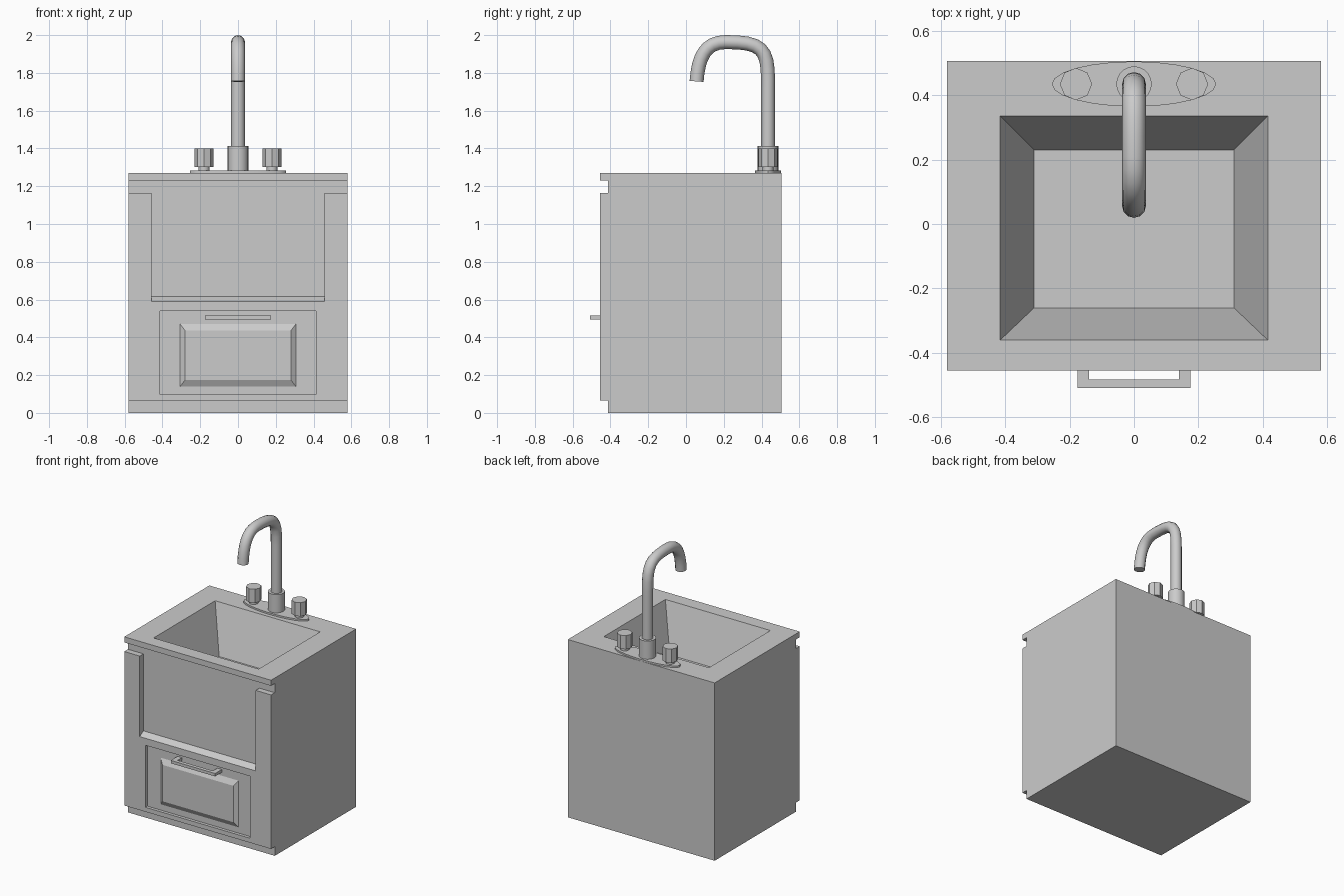
import bpy, bmesh, math
from mathutils import Matrix

if "Cube" in bpy.data.objects:
    bpy.data.objects.remove(bpy.data.objects["Cube"])


def mesh_object(name, bm):
    bmesh.ops.recalc_face_normals(bm, faces=bm.faces)
    me = bpy.data.meshes.new(name)
    bm.to_mesh(me)
    bm.free()
    ob = bpy.data.objects.new(name, me)
    bpy.context.collection.objects.link(ob)
    return ob


def loft(name, a, b):
    """Closed solid between two matching loops."""
    bm = bmesh.new()
    va, vb = [bm.verts.new(p) for p in a], [bm.verts.new(p) for p in b]
    n = len(va)
    bm.faces.new(va)
    bm.faces.new(vb[::-1])
    for i in range(n):
        j = (i + 1) % n
        bm.faces.new((va[i], vb[i], vb[j], va[j]))
    return mesh_object(name, bm)


def extrude_x(name, profile, hw):
    """Extrude a (y, z) profile across x from -hw to hw."""
    return loft(name, [(-hw, y, z) for y, z in profile],
                [(hw, y, z) for y, z in profile])


def rect_xy(hx, y0, y1, z):
    return [(-hx, y0, z), (hx, y0, z), (hx, y1, z), (-hx, y1, z)]


def rect_xz(hx, z0, z1, y):
    return [(-hx, y, z0), (hx, y, z0), (hx, y, z1), (-hx, y, z1)]


def cylinder(name, x, y, z0, z1, r, sides, ry=None, smooth=True, turn=0.0):
    bm = bmesh.new()
    m = (Matrix.Translation((x, y, (z0 + z1) / 2))
         @ Matrix.Diagonal((1, (ry or r) / r, 1, 1)) @ Matrix.Rotation(turn, 4, 'Z'))
    bmesh.ops.create_cone(bm, cap_ends=True, segments=sides, radius1=r,
                          radius2=r, depth=z1 - z0, matrix=m)
    ob = mesh_object(name, bm)
    if smooth:
        shade(ob)
    return ob


def activate(ob):
    bpy.ops.object.select_all(action='DESELECT')
    ob.select_set(True)
    bpy.context.view_layer.objects.active = ob


def shade(ob):
    activate(ob)
    bpy.ops.object.shade_smooth_by_angle(angle=math.radians(40))


def cut(target, cutter):
    mod = target.modifiers.new("cut", 'BOOLEAN')
    mod.operation, mod.solver, mod.object = 'DIFFERENCE', 'EXACT', cutter
    cutter.hide_render = True
    activate(target)
    bpy.ops.object.modifier_apply(modifier=mod.name)
    bpy.data.objects.remove(cutter)


FRONT, BACK, INNER, TOP = -0.455, 0.505, -0.413, 1.27

# Cabinet: side profile with toe kick and counter lip
cabinet = extrude_x("cabinet", [
    (INNER, 0), (BACK, 0), (BACK, TOP), (FRONT, TOP), (FRONT, 1.23),
    (INNER, 1.23), (INNER, 1.165), (FRONT, 1.165), (FRONT, 0.065), (INNER, 0.065)], 0.58)

# Apron recess with sloping ledge
slope = (0.615 - 0.59) / (INNER - FRONT)
cut(cabinet, extrude_x("apron_cutter", [
    (FRONT - 0.04, 0.59 - 0.04 * slope), (INNER, 0.615),
    (INNER, 1.2), (FRONT - 0.04, 1.2)], 0.458))

# Basin with sloping walls, and the shallow door recess
cut(cabinet, loft("basin_cutter", rect_xy(0.31, -0.26, 0.23, TOP - 0.33),
                  rect_xy(0.415 + 0.0159, -0.36 - 0.0152, 0.335 + 0.0159, TOP + 0.05)))
DOOR = FRONT + 0.022
cut(cabinet, loft("door_cutter", rect_xz(0.413, 0.097, 0.54, DOOR),
                  rect_xz(0.413, 0.097, 0.54, FRONT - 0.05)))

# Raised door panel
loft("door_panel", rect_xz(0.31, 0.135, 0.475, DOOR + 0.002),
     rect_xz(0.28, 0.175, 0.435, FRONT + 0.002))

# Door handle: flat U bracket
u = [(-0.175, DOOR + 0.002), (-0.175, -0.508), (0.175, -0.508), (0.175, DOOR + 0.002),
     (0.14, DOOR + 0.002), (0.14, -0.482), (-0.14, -0.482), (-0.14, DOOR + 0.002)]
loft("door_handle", [(x, y, 0.495) for x, y in u], [(x, y, 0.516) for x, y in u])

# Tap plate, collar and knobs
TY = 0.434
cylinder("tap_plate", 0, TY, TOP - 0.002, 1.282, 0.255, 24, ry=0.07)
cylinder("tap_collar", 0, TY, 1.28, 1.412, 0.055, 20)
for side, x in (("left", -0.18), ("right", 0.18)):
    cylinder(side + "_knob_stem", x, TY, 1.28, 1.305, 0.03, 12)
    cylinder(side + "_knob", x, TY, 1.302, 1.40, 0.05, 8, smooth=False, turn=math.pi / 8 * 2)

# Spout: bent pipe along a bezier path (point, left handle, right handle) in y, z
path = [((TY, 1.38), (TY, 1.30), (TY, 1.5)),
        ((TY, 1.76), (TY, 1.65), (TY, 1.93)),
        ((0.21, 1.963), (0.40, 1.963), (0.10, 1.963)),
        ((0.056, 1.755), (0.065, 1.88), (0.05, 1.70))]
cu = bpy.data.curves.new("spout_path", 'CURVE')
cu.dimensions = '3D'
cu.bevel_depth, cu.bevel_resolution = 0.037, 4
cu.resolution_u, cu.use_fill_caps = 8, True
sp = cu.splines.new('BEZIER')
sp.bezier_points.add(len(path) - 1)
for bp, (co, hl, hr) in zip(sp.bezier_points, path):
    bp.handle_left_type = bp.handle_right_type = 'FREE'
    bp.co, bp.handle_left, bp.handle_right = [(0, *p) for p in (co, hl, hr)]
spout = bpy.data.objects.new("spout", cu)
bpy.context.collection.objects.link(spout)
activate(spout)
bpy.ops.object.convert(target='MESH')
shade(bpy.context.view_layer.objects.active)
